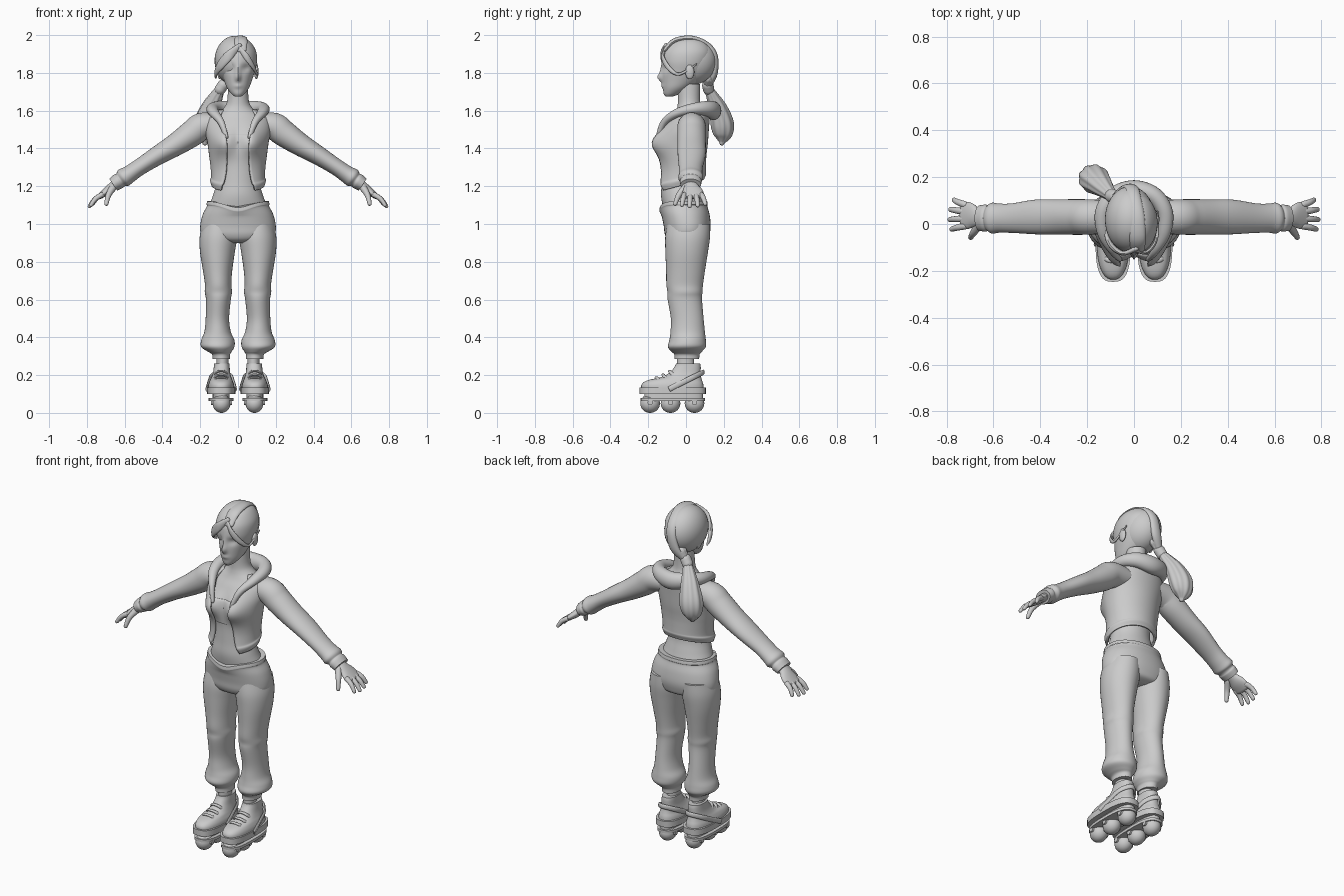
import bpy, bmesh, math
from math import exp, sin, cos, pi
from mathutils import Vector


def spline(rows, steps):
    """Catmull-Rom through rows of numbers."""
    out, n = [], len(rows)
    for i in range(n - 1):
        p0, p1, p2, p3 = rows[max(i - 1, 0)], rows[i], rows[i + 1], rows[min(i + 2, n - 1)]
        for k in range(steps):
            t = k / steps
            out.append([0.5 * (2 * b + (c - a) * t + (2 * a - 5 * b + 4 * c - d) * t * t
                               + (3 * b - a - 3 * c + d) * t ** 3) for a, b, c, d in zip(p0, p1, p2, p3)])
    return out + [list(rows[-1])]


def finish(name, bm, mirror=False, solid=0):
    bmesh.ops.recalc_face_normals(bm, faces=bm.faces)
    me = bpy.data.meshes.new(name)
    bm.to_mesh(me)
    bm.free()
    ob = bpy.data.objects.new(name, me)
    bpy.context.collection.objects.link(ob)
    if solid:
        m = ob.modifiers.new("thickness", 'SOLIDIFY')
        m.thickness, m.offset = solid, 0
    if mirror:
        ob.modifiers.new("mirror", 'MIRROR').use_mirror_merge = False
    bpy.ops.object.select_all(action='DESELECT')
    ob.select_set(True)
    bpy.context.view_layer.objects.active = ob
    bpy.ops.object.shade_smooth_by_angle(angle=math.radians(42))
    return ob


def loft(name, rows, seg=32, steps=5, ref=None, power=1.0, ripple=0.0, rounded=False,
         warp=None, mirror=False, solid=0):
    """Skin rows of (x, y, z, ra, rb, gap). No ref: level slices; else a tube with ra along ref."""
    rows = spline([tuple(r) + (0,) * (6 - len(r)) for r in rows], steps)
    pos = [Vector(r[:3]) for r in rows]
    rings, n = [], len(rows)
    for i, r in enumerate(rows):
        t = (pos[min(i + 1, n - 1)] - pos[max(i - 1, 0)]).normalized() if ref else Vector((0, 0, 1))
        u = Vector(ref or (1, 0, 0))
        u = (u - t * u.dot(t)).normalized()
        here = [(pos[i], r[3], r[4])]
        if rounded and i in (0, n - 1):
            s = -1 if i == 0 else 1
            here = [(pos[i] + t * s * min(r[3], r[4]) * sin(a), r[3] * cos(a), r[4] * cos(a))
                    for a in (0, 0.5, 1.0, 1.4)][::s]
        rings += [(c, u, t.cross(u), ra, rb, r[5]) for c, ra, rb in here]
    open_front = any(r[5] > 0 for r in rings)
    bm, loops = bmesh.new(), []
    for c, u, v, ra, rb, gap in rings:
        loop = []
        for k in range(seg + open_front):
            a = -pi / 2 + gap + (2 * pi - 2 * gap) * k / seg
            ca, sa, f = cos(a), sin(a), 1 + ripple * cos(a * 9)
            co = c + u * (ra * f * math.copysign(abs(ca) ** power, ca)) + v * (rb * f * math.copysign(abs(sa) ** power, sa))
            loop.append(bm.verts.new(warp(co) if warp else co))
        loops.append(loop)
    m = len(loops[0])
    for a, b in zip(loops, loops[1:]):
        for k in range(m - open_front):
            bm.faces.new((a[k], a[(k + 1) % m], b[(k + 1) % m], b[k]))
    if not open_front:
        bm.faces.new(loops[0])
        bm.faces.new(loops[-1])
    return finish(name, bm, mirror, solid)


def slices(name, rows, **kw):
    """Level slices given as (z, cx, rx, y_front, y_back, gap)."""
    return loft(name, [(r[1], (r[3] + r[4]) / 2, r[0], r[2], (r[4] - r[3]) / 2) + tuple(r[5:]) for r in rows], **kw)


def ball(name, c, r, mirror=False, seg=24):
    bm = bmesh.new()
    bmesh.ops.create_uvsphere(bm, u_segments=seg, v_segments=seg * 2 // 3, radius=1)
    for v in bm.verts:
        v.co = Vector([v.co[i] * r[i] + c[i] for i in range(3)])
    return finish(name, bm, mirror)


def bust(v):
    if v.y < -0.02:
        d = ((abs(v.x) - 0.075) / 0.06) ** 2 + ((v.z - 1.43) / 0.065) ** 2
        v.y -= 0.045 * exp(-d)
    return v


def hoodie_shape(v):
    v = bust(v)
    v.z += 0.28 * (v.y + 0.15) * min(max((1.36 - v.z) / 0.18, 0), 1)
    return v


def face_shape(v):
    if v.y < -0.03:
        x, z = abs(v.x), v.z
        v.y -= 0.024 * exp(-(x / 0.013) ** 2 - ((z - 1.775) / 0.022) ** 2)
        v.y -= 0.010 * exp(-(x / 0.012) ** 2 - ((z - 1.81) / 0.03) ** 2)
        v.y += 0.013 * exp(-((x - 0.042) / 0.022) ** 2 - ((z - 1.825) / 0.02) ** 2)
        v.y -= 0.007 * exp(-(x / 0.022) ** 2 - ((z - 1.73) / 0.012) ** 2)
    return v


def waist_shape(v):
    v.z -= 0.035 * exp(-(v.x / 0.09) ** 2) * (v.y < 0) * min(max((v.z - 1.04) / 0.06, 0), 1)
    return v


# head, ears
slices("head", [(1.675, 0, .018, -.108, -.07), (1.69, 0, .036, -.118, -.03), (1.72, 0, .058, -.122, .02),
                (1.76, 0, .074, -.125, .07), (1.81, 0, .09, -.126, .11), (1.86, 0, .1, -.128, .13),
                (1.91, 0, .097, -.118, .135), (1.95, 0, .077, -.088, .115), (1.975, 0, .05, -.05, .08),
                (1.985, 0, .012, 0, .03)], seg=64, steps=6, warp=face_shape)
ball("ear", (.097, .02, 1.805), (.012, .024, .038), mirror=True)

# hair: cap, parting ridge, fringe strands, ponytail and its tie
ball("hair_cap", (-.017, .02, 1.865), (.107, .141, .131), seg=36)
loft("hair_ridge", [(.015, -.11, 1.92, .03, .012), (.015, -.06, 1.97, .035, .014), (.01, .03, 1.982, .035, .015),
                    (0, .11, 1.95, .03, .015), (-.01, .15, 1.89, .03, .018), (-.03, .15, 1.8, .03, .018),
                    (-.07, .125, 1.74, .02, .015)], ref=(1, 0, 0), seg=16, rounded=True)
loft("fringe_right", [(0, -.105, 1.94, .012, .01), (.045, -.122, 1.885, .016, .008), (.082, -.095, 1.83, .013, .007),
                      (.1, -.045, 1.793, .008, .006), (.102, .01, 1.815, .006, .005), (.1, .055, 1.845, .004, .004)],
     ref=(0, 0, 1), seg=12, rounded=True)
loft("fringe_left", [(.01, -.105, 1.945, .014, .01), (-.045, -.125, 1.895, .024, .01), (-.09, -.1, 1.845, .026, .012),
                     (-.114, -.06, 1.805, .018, .01), (-.118, -.03, 1.775, .005, .005)], ref=(0, 0, 1), seg=16, rounded=True)
loft("ponytail", [(-.05, .12, 1.775, .035, .03), (-.085, .115, 1.725, .022, .022), (-.11, .135, 1.685, .032, .03),
                  (-.145, .17, 1.61, .052, .048), (-.17, .192, 1.53, .064, .06), (-.178, .195, 1.47, .05, .048),
                  (-.175, .19, 1.43, .014, .014)], ref=(1, 0, 0), seg=54, ripple=.04, rounded=True)
loft("hair_tie", [(-.078, .115, 1.737, .03, .03), (-.095, .12, 1.712, .03, .03)], ref=(1, 0, 0), rounded=True)

# bare torso and neck, cropped top
slices("torso", [(1.0, 0, .14, -.1, .1), (1.08, 0, .155, -.12, .1), (1.15, 0, .133, -.132, .082),
                 (1.22, 0, .113, -.128, .066), (1.3, 0, .115, -.125, .072), (1.38, 0, .13, -.125, .085),
                 (1.46, 0, .145, -.118, .1), (1.53, 0, .15, -.09, .1), (1.575, 0, .125, -.062, .095),
                 (1.61, 0, .08, -.048, .085), (1.65, 0, .058, -.043, .075), (1.74, 0, .052, -.045, .075)],
       seg=56, warp=bust)
slices("cropped_top", [(1.335, 0, .125, -.131, .08), (1.38, 0, .134, -.131, .089), (1.46, 0, .149, -.124, .104),
                       (1.475, 0, .149, -.117, .104)], seg=56, warp=bust)

# open hoodie: body, hood roll, sleeves
slices("hoodie_body", [(1.17, 0, .134, -.145, .09, .72), (1.2, 0, .142, -.153, .1, .62), (1.22, 0, .137, -.148, .1, .56),
                       (1.28, 0, .139, -.14, .1, .46), (1.36, 0, .147, -.142, .102, .4), (1.43, 0, .156, -.143, .11, .38),
                       (1.5, 0, .168, -.122, .115, .46), (1.56, 0, .158, -.085, .12, .65), (1.6, 0, .1, -.045, .125, .85)],
       seg=56, warp=hoodie_shape, solid=.012)
half = [(.062, -.15, 1.46, .012, .01), (.09, -.115, 1.54, .018, .018), (.128, -.04, 1.59, .024, .028),
        (.132, .05, 1.61, .032, .034), (.085, .12, 1.61, .042, .038)]
loft("hood", half + [(0, .145, 1.6, .05, .042)] + [(-r[0],) + r[1:] for r in half[::-1]],
     ref=(0, 0, 1), seg=24, steps=6, rounded=True)
loft("sleeve", [(.1, .03, 1.525, .07, .06), (.19, .03, 1.517, .075, .072), (.245, .03, 1.478, .076, .07),
                (.33, .03, 1.42, .075, .06), (.42, .03, 1.366, .074, .051), (.52, .025, 1.302, .063, .044),
                (.575, .025, 1.264, .062, .046), (.605, .025, 1.245, .066, .05), (.622, .025, 1.233, .054, .04),
                (.635, .025, 1.225, .058, .042), (.66, .025, 1.208, .054, .037)], ref=(0, 1, 0), mirror=True)

# hands
loft("palm", [(.635, .025, 1.222, .03, .024), (.67, .028, 1.196, .04, .022), (.7, .035, 1.17, .056, .02),
              (.73, .037, 1.147, .058, .015)], ref=(0, 1, 0), seg=24, rounded=True, mirror=True)
for i, (y0, y1, x1, z1) in enumerate([(-.008, -.022, .778, 1.1), (.023, .019, .786, 1.094),
                                      (.053, .062, .783, 1.098), (.082, .102, .768, 1.107)]):
    loft(f"finger_{i + 1}", [(.72, y0, 1.155, .015, .014), ((.72 + x1) / 2 + .005, (y0 + y1) / 2, (1.155 + z1) / 2 + .006, .0135, .013),
                             (x1, y1, z1, .011, .01)], ref=(0, 1, 0), seg=12, steps=3, rounded=True, mirror=True)
loft("thumb", [(.66, -.002, 1.195, .02, .02), (.685, -.037, 1.155, .015, .015), (.697, -.057, 1.107, .011, .011)],
     ref=(0, 1, 0), seg=14, steps=4, rounded=True, mirror=True)

# baggy trousers
slices("trouser_hips", [(.9, 0, .09, -.06, .07), (.915, 0, .15, -.095, .11), (.945, 0, .193, -.112, .124),
                        (.99, 0, .2, -.118, .131), (1.05, 0, .187, -.13, .125), (1.095, 0, .165, -.139, .113),
                        (1.105, 0, .167, -.141, .115), (1.122, 0, .163, -.139, .112)], seg=56, power=.92, warp=waist_shape)
slices("trouser_leg", [(1.0, .1, .088, -.1, .128), (.93, .104, .099, -.11, .127), (.85, .109, .092, -.109, .116),
                       (.75, .108, .077, -.105, .1), (.68, .105, .07, -.104, .09), (.64, .104, .072, -.098, .087),
                       (.6, .104, .066, -.097, .085), (.5, .109, .062, -.08, .093), (.43, .108, .07, -.082, .1),
                       (.385, .107, .088, -.088, .105), (.35, .107, .088, -.096, .105), (.325, .097, .064, -.078, .085),
                       (.31, .09, .048, -.062, .072), (.285, .088, .046, -.06, .07)], seg=36, mirror=True)
slices("ankle", [(.33, .083, .035, -.05, .05), (.27, .082, .032, -.048, .042), (.2, .084, .036, -.05, .055)], mirror=True)

# skate boots
slices("boot", [(.12, .089, .07, -.236, .095), (.15, .089, .068, -.235, .092), (.172, .089, .06, -.205, .085),
                (.19, .088, .052, -.13, .08), (.215, .087, .045, -.085, .078), (.245, .086, .042, -.06, .078),
                (.262, .086, .041, -.052, .075)], seg=40, power=.85, mirror=True)
for name, z0, z1, w, yf, yb in [("sole", .1, .135, .075, -.247, .105), ("frame_plate", .062, .078, .066, -.24, .1),
                                ("frame_core", .07, .105, .045, -.22, .09)]:
    slices(name, [(z0, .089, w, yf, yb), (z1, .089, w, yf, yb)], steps=1, seg=40, power=.7, mirror=True)
loft("ankle_strap", [(.166, -.09, .125, .014, .006), (.156, -.02, .16, .014, .006), (.14, .05, .195, .014, .006),
                     (.089, .092, .215, .014, .006), (.038, .05, .195, .014, .006), (.022, -.02, .16, .014, .006),
                     (.012, -.09, .125, .014, .006)], ref=(0, 0, 1), seg=12, mirror=True)
for i, (y, z, w) in enumerate([(-.15, .188, .05), (-.115, .202, .047), (-.08, .222, .043)]):
    loft(f"lace_{i + 1}", [(.089 - w, y + .03, z - .04, .01, .006), (.089 - w * .6, y, z - .008, .01, .006), (.089, y - .006, z, .01, .006),
                           (.089 + w * .6, y, z - .008, .01, .006), (.089 + w, y + .03, z - .04, .01, .006)],
         ref=(0, 1, 0), seg=12, rounded=True, mirror=True)
for i, y in enumerate((-.19, -.082, .045)):
    ball(f"wheel_{i + 1}", (.087, y, .05), (.047, .052, .05), mirror=True)
    loft(f"axle_{i + 1}", [(.032, y, .055, .014, .014), (.142, y, .055, .014, .014)], ref=(0, 0, 1), steps=1, seg=16, mirror=True)
